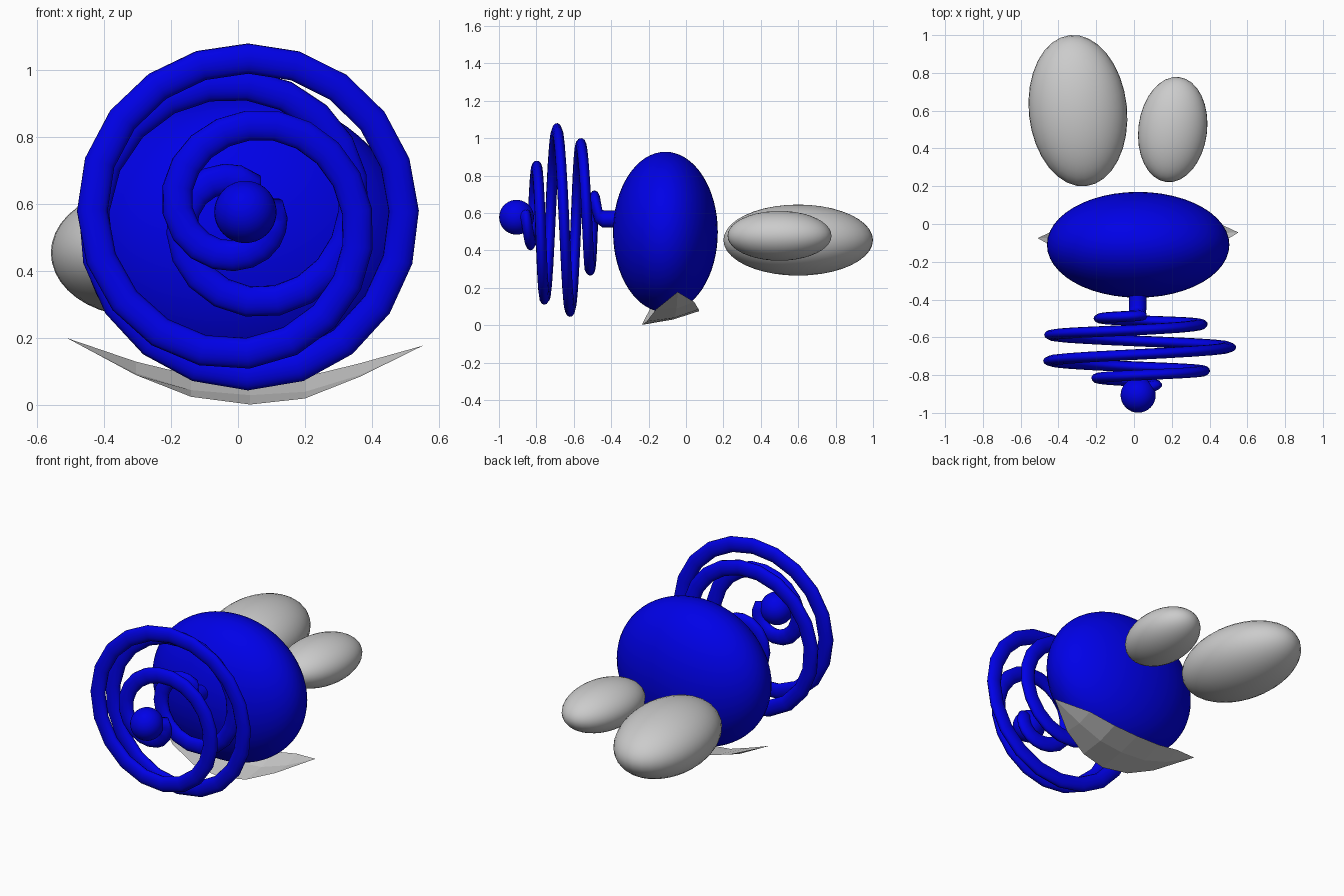
import bpy, math

if "Cube" in bpy.data.objects:
    bpy.data.objects.remove(bpy.data.objects["Cube"])

def material(name, rgb):
    m = bpy.data.materials.new(name)
    m.diffuse_color = (*rgb, 1)
    m.use_nodes = True
    m.node_tree.nodes["Principled BSDF"].inputs["Base Color"].default_value = m.diffuse_color
    return m

blue = material("blue", (0.0, 0.0, 0.8))
grey = material("light grey", (0.6, 0.6, 0.6))

def ellipsoid(name, loc, radii, mat, turn=0, segs=32, rings=20):
    bpy.ops.mesh.primitive_uv_sphere_add(segments=segs, ring_count=rings, radius=1,
                                         location=loc, rotation=(0, 0, math.radians(turn)))
    o = bpy.context.object
    o.name = name
    o.scale = radii
    o.data.materials.append(mat)
    bpy.ops.object.shade_smooth()
    return o

# head, nose tip and the two ears lying behind
ellipsoid("body", (0.022, -0.11, 0.498), (0.483, 0.28, 0.429), blue, 0, 48, 32)
ellipsoid("tip_ball", (0.022, -0.906, 0.577), (0.093, 0.093, 0.093), blue)
ellipsoid("large_ear", (-0.297, 0.6, 0.455), (0.26, 0.402, 0.19), grey, 6)
ellipsoid("small_ear", (0.205, 0.5, 0.478), (0.182, 0.28, 0.133), grey, -7)

# coil: radius and y at every quarter turn, starting at the top, going left
coil = [(0.08, -0.485), (0.19, -0.497), (0.27, -0.512), (0.315, -0.53),
        (0.375, -0.56), (0.46, -0.587), (0.49, -0.62), (0.465, -0.653),
        (0.455, -0.69), (0.465, -0.725), (0.425, -0.757), (0.325, -0.78),
        (0.255, -0.80), (0.21, -0.818), (0.125, -0.835), (0.07, -0.855)]
FLAT, STEPS = 0.62, 5
CX, CZ = 0.03, 0.58
path = [(0.02, -0.34, 0.567), (0.02, -0.44, 0.567), (0.018, -0.468, 0.585)]
for i in range((len(coil) - 1) * STEPS + 1):
    k, f = divmod(i, STEPS)
    f /= STEPS
    p = [coil[min(max(k + d, 0), len(coil) - 1)] for d in (-1, 0, 1, 2)]
    # smooth interpolation between quarter turns
    r, y = [0.5 * (2 * b + (c - a) * f + (2*a - 5*b + 4*c - d) * f**2
                   + (3*b - a - 3*c + d) * f**3) for a, b, c, d in zip(*p)]
    t = i / STEPS * math.pi / 2
    path.append((CX - r * math.sin(t), y, CZ + r * math.cos(t)))
path.append((0.03, -0.89, 0.57))

cu = bpy.data.curves.new("spring", 'CURVE')
cu.dimensions = '3D'
cu.bevel_depth = 0.046
cu.bevel_resolution = 4
cu.use_fill_caps = True
sp = cu.splines.new('POLY')
sp.points.add(len(path) - 1)
for pt, (x, y, z) in zip(sp.points, path):
    pt.co = (x, y / FLAT, z, 1)
spring = bpy.data.objects.new("spring", cu)
spring.scale.y = FLAT          # tube is flattened along the axis
bpy.context.collection.objects.link(spring)
cu.materials.append(blue)
bpy.ops.object.select_all(action='DESELECT')
spring.select_set(True)
bpy.context.view_layer.objects.active = spring
bpy.ops.object.convert(target='MESH')

# curved faceted sheet under the body: x, middle y, half width, front z, middle z, back z
stations = [(-0.305, -0.075, 0.115, 0.09, 0.095, 0.13),
            (-0.14, -0.075, 0.15, 0.025, 0.045, 0.09),
            (0.036, -0.07, 0.165, 0.002, 0.03, 0.075),
            (0.2, -0.06, 0.15, 0.02, 0.04, 0.085),
            (0.364, -0.05, 0.11, 0.085, 0.09, 0.125)]
verts = [(-0.51, -0.075, 0.20)]
for x, y, h, zf, zm, zb in stations:
    verts += [(x, y - h, zf), (x, y, zm), (x, y + h * 0.85, zb)]
verts.append((0.553, -0.045, 0.178))
last = len(verts) - 1
faces = [(0, 2, 1), (0, 3, 2), (last, last - 3, last - 2), (last, last - 2, last - 1)]
for s in range(len(stations) - 1):
    for j in (1, 2):
        a = s * 3 + j
        faces.append((a, a + 1, a + 4, a + 3))
me = bpy.data.meshes.new("mouth")
me.from_pydata(verts, [], faces)
me.materials.append(grey)
bpy.context.collection.objects.link(bpy.data.objects.new("mouth", me))
